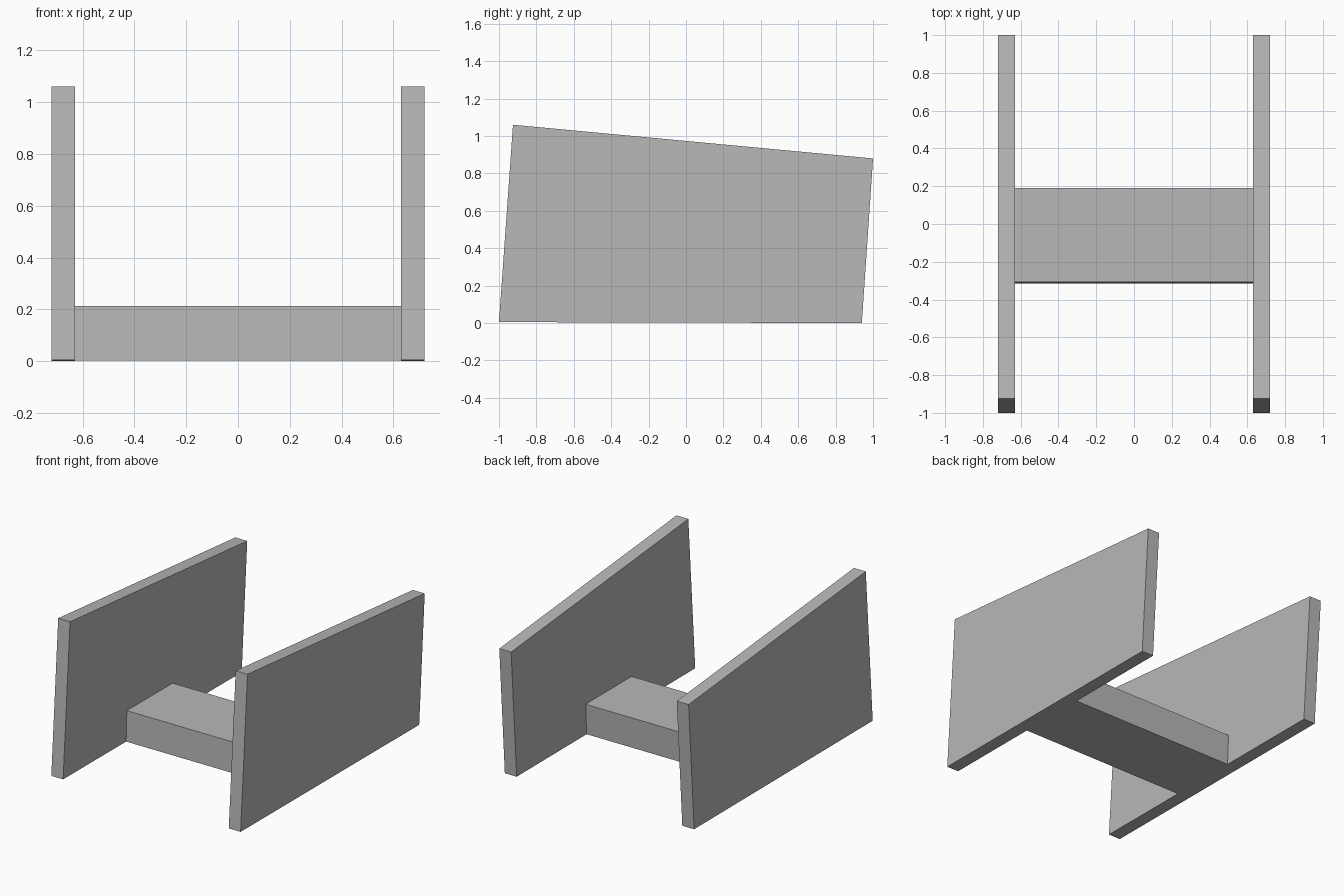
import bpy
import bmesh

cube = bpy.data.objects.get("Cube")
if cube:
    bpy.data.objects.remove(cube, do_unlink=True)

GREY = (0.48, 0.48, 0.48, 1)
grey = bpy.data.materials.new("plain grey")
grey.use_nodes = True
grey.diffuse_color = GREY
grey.node_tree.nodes["Principled BSDF"].inputs["Base Color"].default_value = GREY


def slab(name, profile, x0, x1):
    """Extrude a side profile of (y, z) points from x0 to x1."""
    bm = bmesh.new()
    face = bm.faces.new([bm.verts.new((x0, y, z)) for y, z in profile])
    moved = bmesh.ops.extrude_face_region(bm, geom=[face])["geom"]
    verts = [v for v in moved if isinstance(v, bmesh.types.BMVert)]
    bmesh.ops.translate(bm, verts=verts, vec=(x1 - x0, 0, 0))
    bmesh.ops.recalc_face_normals(bm, faces=bm.faces)
    mesh = bpy.data.meshes.new(name)
    bm.to_mesh(mesh)
    bm.free()
    mesh.materials.append(grey)
    obj = bpy.data.objects.new(name, mesh)
    bpy.context.collection.objects.link(obj)
    return obj


INNER, OUTER = 0.63, 0.72

# Leaning side panels
panel = [(-1, 0.005), (0.94, 0), (1, 0.88), (-0.925, 1.06)]
slab("left_panel", panel, INNER, OUTER)
slab("right_panel", panel, -OUTER, -INNER)

# Low bar joining the panels
bar = [(-0.315, 0.003), (0.18, 0.002), (0.19, 0.212), (-0.308, 0.213)]
slab("cross_bar", bar, -INNER, INNER)
